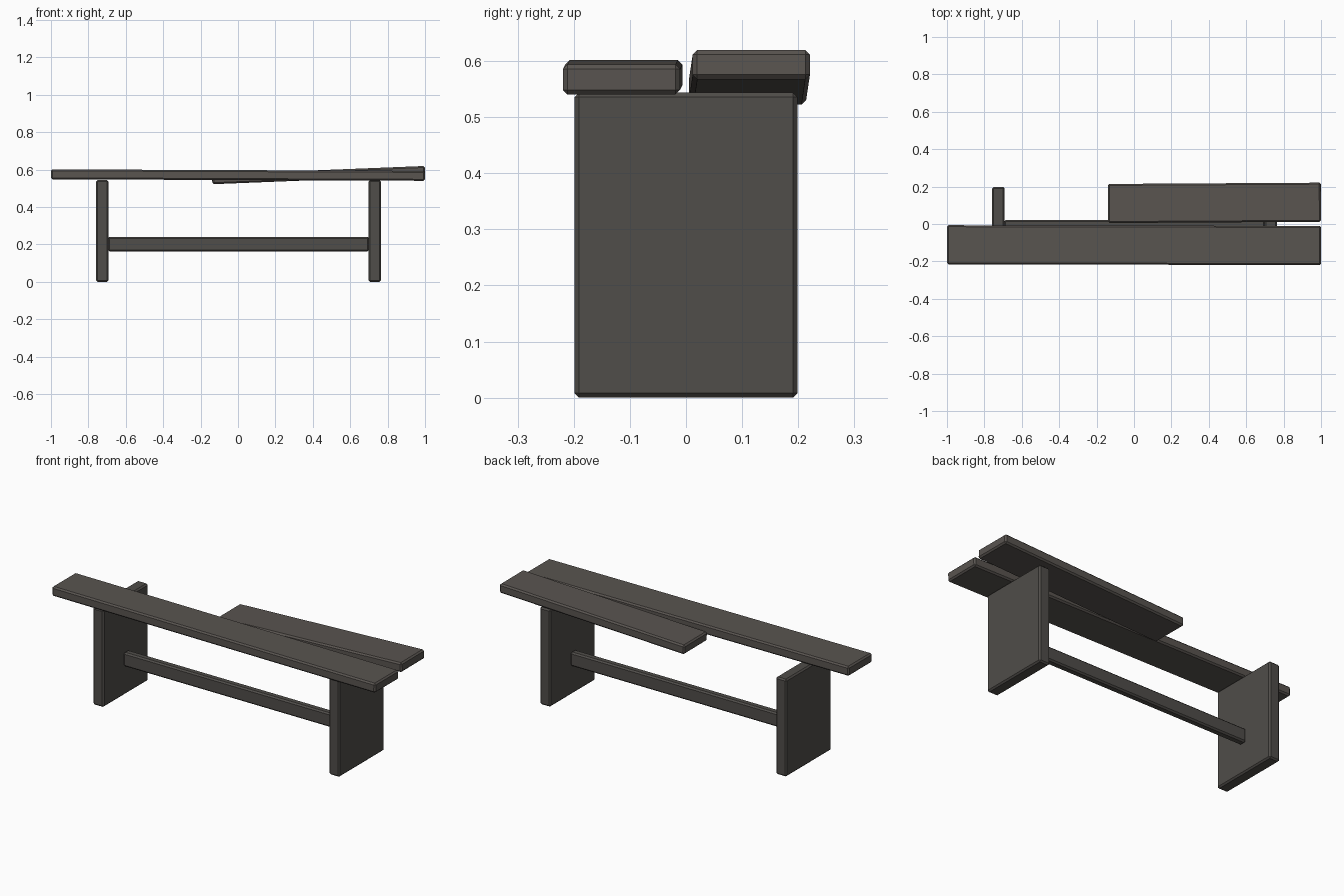
import bpy
from mathutils import Euler

if "Cube" in bpy.data.objects:
    bpy.data.objects.remove(bpy.data.objects["Cube"])


def paint(name, rgb):
    mat = bpy.data.materials.new(name)
    mat.diffuse_color = (*rgb, 1)
    mat.use_nodes = True
    mat.node_tree.nodes["Principled BSDF"].inputs["Base Color"].default_value = mat.diffuse_color
    return mat


plank_wood = paint("plank_wood", (0.10, 0.089, 0.080))
frame_wood = paint("frame_wood", (0.080, 0.074, 0.067))


def board(name, mat, center, size, rot=(0, 0, 0), bevel=0.008):
    """Box-shaped board with chamfered edges."""
    bpy.ops.mesh.primitive_cube_add(size=1, location=center, rotation=Euler(rot))
    ob = bpy.context.object
    ob.name = name
    ob.scale = size
    bpy.ops.object.transform_apply(location=False, rotation=False, scale=True)
    ob.data.materials.append(mat)
    mod = ob.modifiers.new("chamfer", "BEVEL")
    mod.width = bevel
    mod.segments = 1
    return ob


# Upright slab legs
board("left_leg", frame_wood, (-0.725, 0, 0.272), (0.066, 0.398, 0.543))
board("right_leg", frame_wood, (0.732, 0, 0.272), (0.066, 0.398, 0.543))

# Stretcher between the legs
board("stretcher", frame_wood, (0.003, 0, 0.202), (1.395, 0.042, 0.078))

# Full-length front seat plank, very slightly tilted
board("front_seat_plank", plank_wood, (0, -0.113, 0.571), (2.0, 0.209, 0.053),
      (0, 0.004, -0.002))

# Broken, sagging rear seat plank
board("broken_rear_plank", plank_wood, (0.431, 0.113, 0.571), (1.138, 0.209, 0.052),
      (0, -0.04, 0.006))
